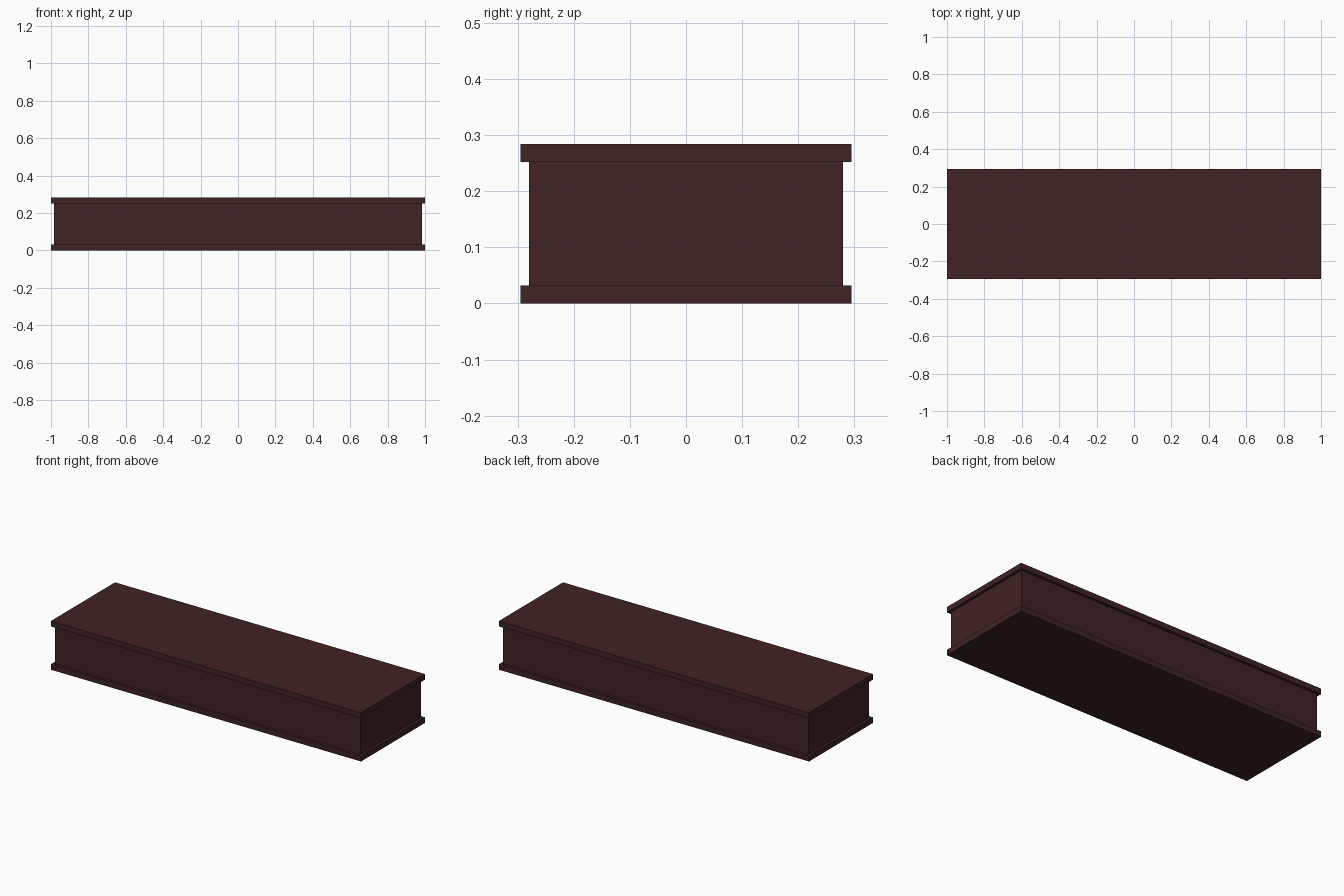
import bpy
import bmesh
from mathutils import Matrix

if "Cube" in bpy.data.objects:
    bpy.data.objects.remove(bpy.data.objects["Cube"])

# Single dark red-brown wood colour
wood = bpy.data.materials.new("dark_mahogany")
wood.diffuse_color = (0.053, 0.016, 0.017, 1.0)
wood.use_nodes = True
wood.node_tree.nodes["Principled BSDF"].inputs["Base Color"].default_value = wood.diffuse_color


def box(name, half_x, half_y, z0, z1):
    """Flat-shaded box centred on x and y, spanning z0 to z1."""
    bm = bmesh.new()
    bmesh.ops.create_cube(
        bm, size=1.0,
        matrix=Matrix.Translation((0, 0, (z0 + z1) / 2))
        @ Matrix.Diagonal((2 * half_x, 2 * half_y, z1 - z0, 1)))
    mesh = bpy.data.meshes.new(name)
    bm.to_mesh(mesh)
    bm.free()
    mesh.materials.append(wood)
    obj = bpy.data.objects.new(name, mesh)
    bpy.context.collection.objects.link(obj)
    return obj


HEIGHT = 0.284   # total height
SLAB = 0.032     # thickness of the overhanging slabs
LIP = 0.015      # overhang on every side
HX, HY = 1.0, 0.295

# Base slab, recessed body, and matching lid slab
box("base_slab", HX, HY, 0.0, SLAB)
box("body", HX - LIP, HY - LIP, SLAB, HEIGHT - SLAB)
box("top_slab", HX, HY, HEIGHT - SLAB, HEIGHT)
